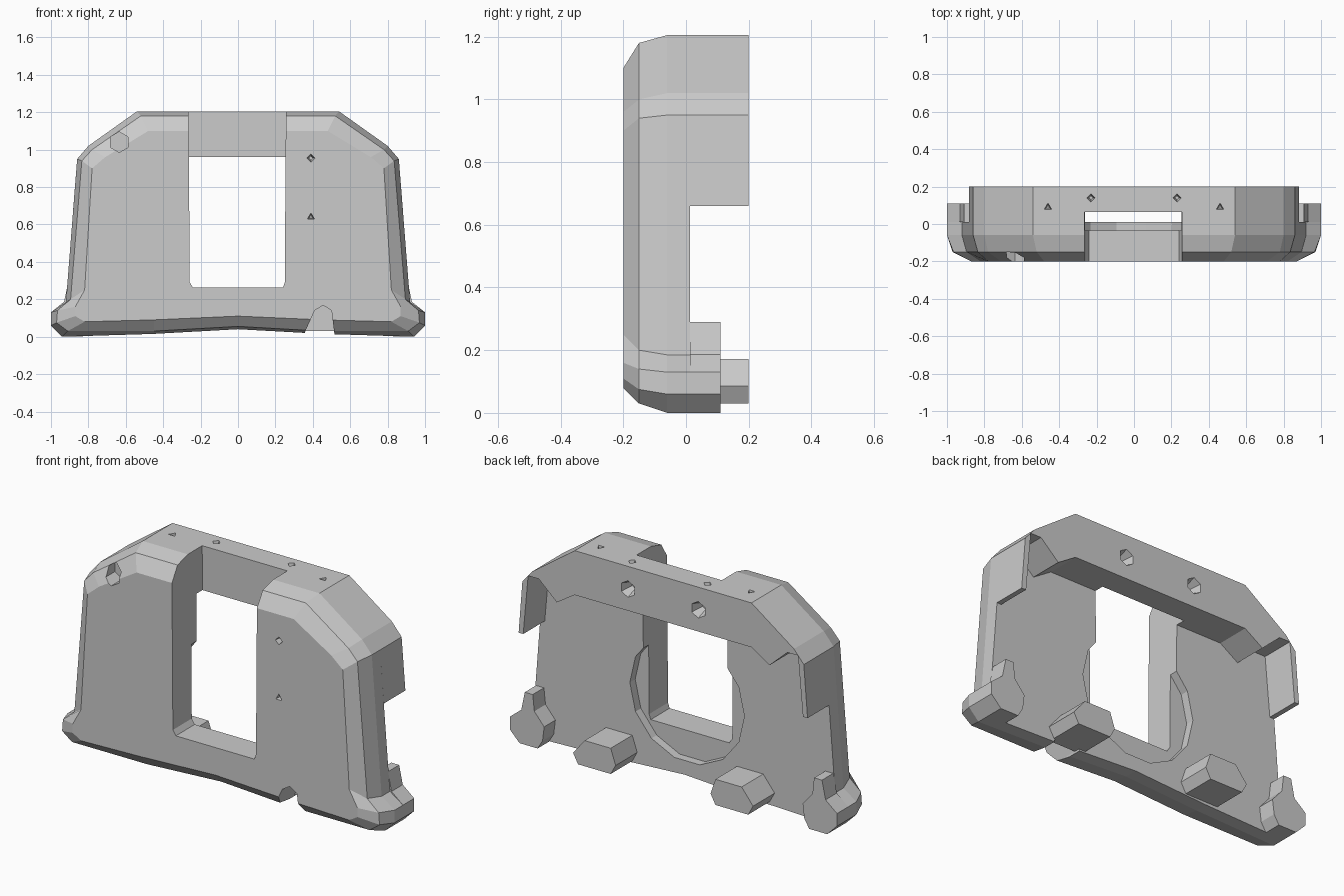
import bpy
import bmesh
import math
from mathutils import Matrix, Vector

if "Cube" in bpy.data.objects:
    bpy.data.objects.remove(bpy.data.objects["Cube"])

gray = bpy.data.materials.new("plain_gray")
gray.use_nodes = True
gray.diffuse_color = (0.6, 0.6, 0.6, 1)
gray.node_tree.nodes["Principled BSDF"].inputs["Base Color"].default_value = gray.diffuse_color


def finish(name, bm):
    bmesh.ops.recalc_face_normals(bm, faces=bm.faces)
    mesh = bpy.data.meshes.new(name)
    bm.to_mesh(mesh)
    bm.free()
    mesh.materials.append(gray)
    obj = bpy.data.objects.new(name, mesh)
    bpy.context.collection.objects.link(obj)
    return obj


def loft(name, sections):
    """Join equal-length (x, z) outlines placed at given y depths."""
    bm = bmesh.new()
    rings = [[bm.verts.new((x, y, z)) for x, z in pts] for y, pts in sections]
    bm.faces.new(rings[0])
    bm.faces.new(rings[-1])
    for a, b in zip(rings, rings[1:]):
        for i in range(len(a)):
            j = (i + 1) % len(a)
            bm.faces.new((a[i], a[j], b[j], b[i]))
    return finish(name, bm)


def prism(name, pts, y0, y1):
    return loft(name, [(y0, pts), (y1, pts)])


def mirrored(half):
    """Close a half outline by reflecting it across x = 0."""
    return half + [(-x, z) for x, z in reversed(half) if x > 0]


def pit(centre, direction, radius, depth, sides, tip=0.4):
    """Tapered cutter whose wide end sticks out of the surface."""
    bm = bmesh.new()
    bmesh.ops.create_cone(bm, cap_ends=True, segments=sides, radius1=radius * tip,
                          radius2=radius, depth=depth)
    turn = Vector((0, 0, 1)).rotation_difference(Vector(direction)).to_matrix().to_4x4()
    bm.transform(Matrix.Translation(centre) @ turn)
    return finish("pit_cutter", bm)


def cut(obj, cutters):
    bpy.context.view_layer.objects.active = obj
    for c in cutters:
        mod = obj.modifiers.new("cut", "BOOLEAN")
        mod.operation = "DIFFERENCE"
        mod.solver = "EXACT"
        mod.object = c
        bpy.ops.object.modifier_apply(modifier=mod.name)


# Front shell: rounded outline with flared feet
outer = [(0, .04), (.45, .015), (.94, .0), (1, .06), (1, .13), (.92, .185),
         (.86, .95), (.80, 1.02), (.54, 1.205)]
middle = [(0, .055), (.45, .03), (.91, .03), (.97, .075), (.965, .14), (.895, .2),
          (.835, .94), (.78, 1.0), (.52, 1.18)]
front = [(0, .11), (.45, .09), (.82, .08), (.87, .11), (.87, .16), (.82, .25),
         (.78, .90), (.71, .96), (.48, 1.10)]
shell = loft("front_shell", [(-.2, mirrored(front)), (-.15, mirrored(middle)),
                             (-.06, mirrored(outer)), (.012, mirrored(outer))])

# Rear top frame: beam, small teeth and thin side flanges
half_frame = [(.54, 1.205), (.80, 1.02), (.86, .95), (.883, .66), (.855, .66),
              (.825, .99), (.76, .99), (.65, .89), (.54, .96)]
frame = prism("rear_frame", half_frame + [(-x, z) for x, z in reversed(half_frame)], .012, .2)

# Window opening, round rear recess and arched bottom notch
window = prism("window_cutter", [(-.265, 1.3), (-.258, .29), (-.24, .262), (.24, .262),
                                 (.25, .29), (.257, 1.3)], -.3, .065)
recess_ring = [(-.015 + .35 * math.cos(a), .46 + .35 * math.sin(a))
               for a in (math.tau * i / 14 for i in range(14))]
recess = prism("recess_cutter", recess_ring, -.035, .05)
notch = prism("notch_cutter", [(.33, -.1), (.36, .03), (.41, .14), (.455, .168),
                               (.50, .14), (.53, -.1)], -.3, .05)

# Small pits on the face, top and back
shell_pits = [pit((.39, -.19, z), (0, -1, 0), .028, .08, n) for z, n in ((.955, 4), (.64, 3))]
shell_pits.append(pit((-.635, -.15, 1.04), (0, -1, 0), .055, .1, 6, 1))
frame_pits = []
for s in (-1, 1):
    frame_pits.append(pit((s * .23, .14, 1.195), (0, 0, 1), .028, .06, 4))
    frame_pits.append(pit((s * .46, .09, 1.195), (0, 0, 1), .028, .06, 3))
    frame_pits.append(pit((s * .215, .18, 1.08), (0, 1, 0), .055, .09, 6))

cut(shell, [window, recess, notch] + shell_pits)
cut(frame, [window] + frame_pits)
for c in [window, recess, notch] + shell_pits + frame_pits:
    bpy.data.objects.remove(c)

# Rear corner blocks and locating pegs on both sides
block = [(.83, 0), (.94, 0), (1, .06), (1, .13), (.93, .187), (.908, .29), (.86, .29),
         (.85, .2), (.79, .13), (.80, .05)]
peg = [(.32, .03), (.52, .03), (.55, .085), (.48, .172), (.32, .172), (.29, .085)]
for s, side in ((1, "left"), (-1, "right")):
    prism(side + "_corner_block", [(s * x, z) for x, z in block], .012, .11)
    prism(side + "_peg", [(s * x, z) for x, z in peg], -.02, .2)
